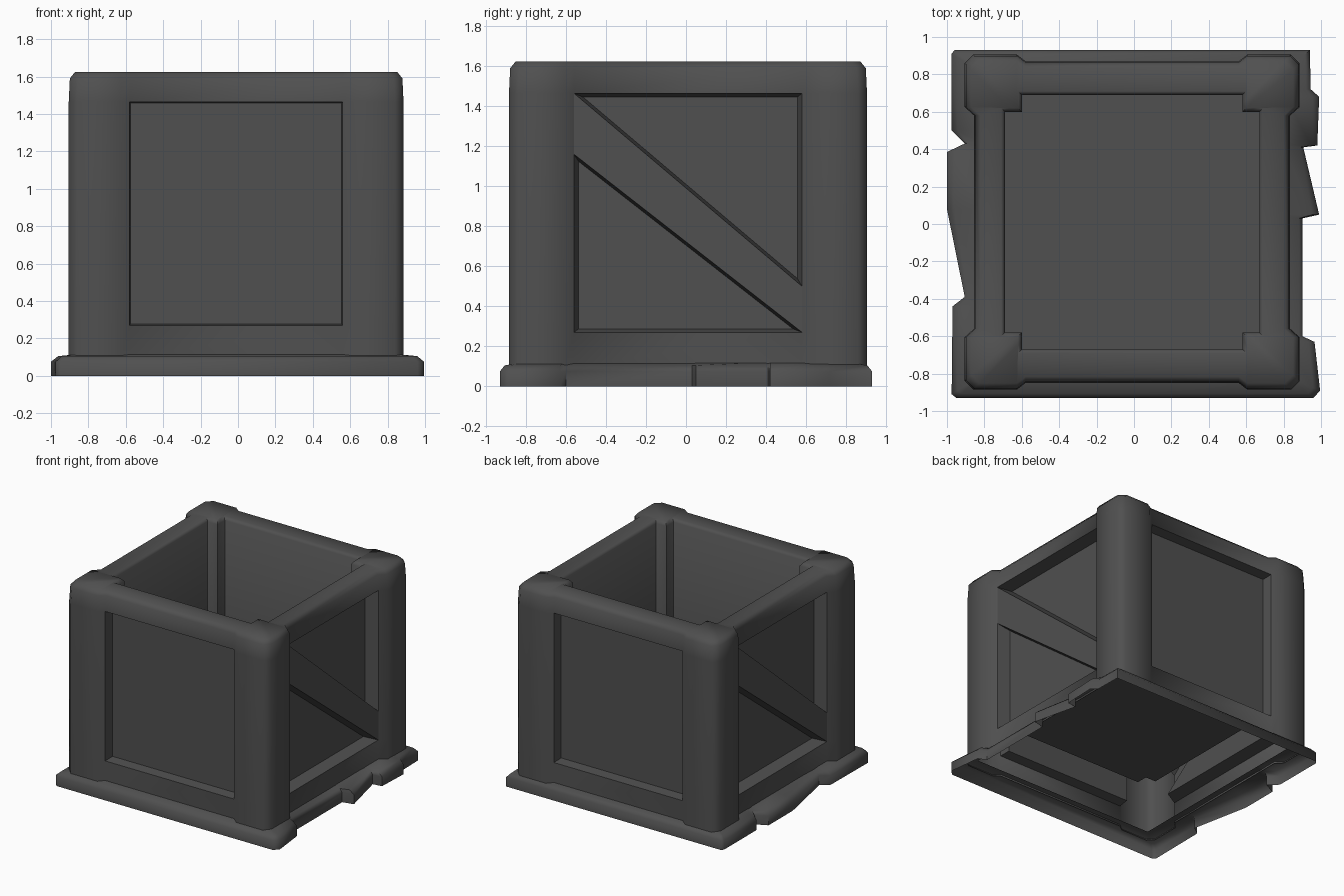
import bpy, bmesh, math

if "Cube" in bpy.data.objects:
    bpy.data.objects.remove(bpy.data.objects["Cube"])

SHIFT = (-0.01, 0.01)          # body sits slightly off the base centre
RAIL = (0.86, 0.845, 0.86, 0.845)  # outward distance of the rails: front, right, back, left

DARK = bpy.data.materials.new("dark_grey")
DARK.diffuse_color = (0.08, 0.08, 0.08, 1)
DARK.use_nodes = True
DARK.node_tree.nodes["Principled BSDF"].inputs["Base Color"].default_value = DARK.diffuse_color


def place(side, u, d, z):
    """Point on a side: u runs along the wall, d is the outward distance."""
    a = side * math.pi / 2
    x, y = u, -d
    return (x * math.cos(a) - y * math.sin(a) + SHIFT[0],
            x * math.sin(a) + y * math.cos(a) + SHIFT[1], z)


def finish(name, bm):
    bmesh.ops.remove_doubles(bm, verts=bm.verts, dist=0.0005)
    bmesh.ops.recalc_face_normals(bm, faces=bm.faces)
    mesh = bpy.data.meshes.new(name)
    bm.to_mesh(mesh)
    bm.free()
    mesh.materials.append(DARK)
    ob = bpy.data.objects.new(name, mesh)
    bpy.context.collection.objects.link(ob)
    bpy.ops.object.select_all(action='DESELECT')
    ob.select_set(True)
    bpy.context.view_layer.objects.active = ob
    bpy.ops.object.shade_smooth_by_angle(angle=math.radians(60))
    return ob


def outer_loop(z, inset=0.0):
    pts = []
    for s in range(4):
        post, rail = 0.895 - inset, RAIL[s] - inset
        half = [(0.85 - inset, post), (0.615, post), (0.57, rail)]
        prof = [(-u, d) for u, d in half] + half[::-1]
        pts += [place(s, u, d, z) for u, d in prof]
    return pts


def inner_loop(z, grow=0.0):
    pts = []
    for s in range(4):
        c, w = 0.59 + grow, 0.68 + grow
        half = [(c, c), (c, (c + w) / 2), (c, w)]
        prof = [(-u, d) for u, d in half] + half[::-1]
        pts += [place(s, u, d, z) for u, d in prof]
    return pts


def loft(bm, loops, skip=lambda row, col: False):
    rows = [[bm.verts.new(p) for p in loop] for loop in loops]
    n = len(rows[0])
    for r in range(len(rows) - 1):
        for i in range(n):
            if not skip(r, i):
                j = (i + 1) % n
                bm.faces.new((rows[r][i], rows[r][j], rows[r + 1][j], rows[r + 1][i]))
    return rows


# Body: posts, rails, rounded rim, inner box and raised floor; panel openings left out
LOW, HIGH = 0.27, 1.465
bm = bmesh.new()
rows = loft(bm, [outer_loop(0.10), outer_loop(LOW), outer_loop(HIGH),
                 outer_loop(1.59, 0.006), outer_loop(1.625, 0.034),
                 inner_loop(1.625, 0.02), inner_loop(1.60), inner_loop(0.40)],
            skip=lambda r, c: r == 1 and c % 6 == 2)
bm.faces.new(rows[-1])
finish("crate_body", bm)


def recess(bm, side, poly, depth, shrink):
    """Sunken panel: sloped reveals around a flat back."""
    d = RAIL[side]
    cu = sum(p[0] for p in poly) / len(poly)
    cz = sum(p[1] for p in poly) / len(poly)
    rim = [bm.verts.new(place(side, u, d, z)) for u, z in poly]
    back = [bm.verts.new(place(side, cu + (u - cu) * shrink, d - depth,
                               cz + (z - cz) * shrink)) for u, z in poly]
    for i in range(len(poly)):
        j = (i + 1) % len(poly)
        bm.faces.new((rim[i], rim[j], back[j], back[i]))
    bm.faces.new(back)


# Plain sunken panels on front and back
for side, name in ((0, "front_panel"), (2, "back_panel")):
    bm = bmesh.new()
    recess(bm, side, [(-.57, LOW), (.57, LOW), (.57, HIGH), (-.57, HIGH)], 0.085, 0.99)
    finish(name, bm)

# Diagonally braced panels on right and left
for side, name in ((1, "right"), (3, "left")):
    bm = bmesh.new()
    recess(bm, side, [(-.57, HIGH), (.57, 0.50), (.57, HIGH)], 0.10, 0.94)
    recess(bm, side, [(-.57, LOW), (.57, LOW), (-.57, 1.16)], 0.10, 0.94)
    finish(name + "_panels", bm)
    bm = bmesh.new()
    bm.faces.new([bm.verts.new(place(side, u, RAIL[side], z)) for u, z in
                  ((-.57, 1.16), (.57, LOW), (.57, 0.50), (-.57, HIGH))])
    finish(name + "_brace", bm)

# Base skirt with broken side edges, open underneath
outline = [(.96, -.93), (.995, -.89), (.965, -.63), (.90, -.60), (.90, .03), (.99, .05),
           (.905, .41), (.98, .42), (.99, .68), (.945, .72), (.94, .93),
           (-.96, .93), (-.975, .91), (-.975, .50), (-.905, .43), (-1, .385), (-1, .08),
           (-.905, -.39), (-.97, -.44), (-.975, -.91), (-.95, -.93)]


def clamp(v, m=0.81):
    return max(-m, min(m, v))


def skirt_loop(z, t):
    return [(x + (clamp(x) - x) * t, y + (clamp(y) - y) * t, z) for x, y in outline]


bm = bmesh.new()
loft(bm, [skirt_loop(0, 0), skirt_loop(0.075, 0), skirt_loop(0.105, 0.2), skirt_loop(0.12, 1)])
finish("base_skirt", bm)
